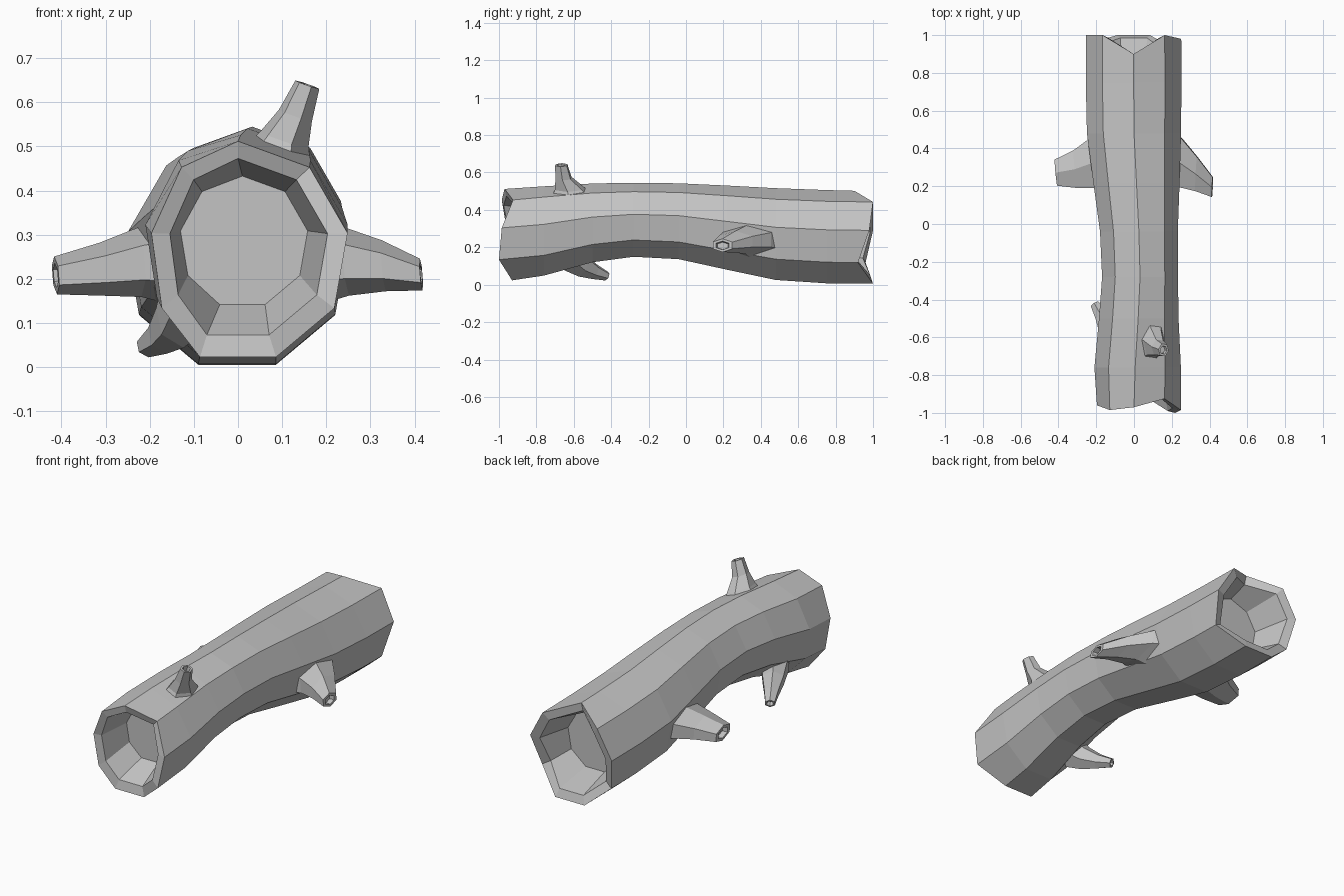
import bpy, bmesh, math
from mathutils import Vector

if "Cube" in bpy.data.objects:
    bpy.data.objects.remove(bpy.data.objects["Cube"], do_unlink=True)

bark = bpy.data.materials.new("bark_grey")
bark.use_nodes = True
GREY = (0.55, 0.55, 0.55, 1)
bark.diffuse_color = GREY
bark.node_tree.nodes["Principled BSDF"].inputs["Base Color"].default_value = GREY


def skin(name, rings):
    """Join successive rings of points into a closed, flat-shaded mesh."""
    bm = bmesh.new()
    loops = [[bm.verts.new(p) for p in ring] for ring in rings]
    n = len(loops[0])
    for a, b in zip(loops, loops[1:]):
        for i in range(n):
            j = (i + 1) % n
            bm.faces.new((a[i], a[j], b[j], b[i]))
    bm.faces.new(loops[0])
    bm.faces.new(loops[-1])
    bmesh.ops.recalc_face_normals(bm, faces=bm.faces)
    mesh = bpy.data.meshes.new(name)
    bm.to_mesh(mesh)
    bm.free()
    mesh.materials.append(bark)
    obj = bpy.data.objects.new(name, mesh)
    bpy.context.collection.objects.link(obj)
    return obj


SIDES = 9


def trunk_ring(y, cx, cz, r, left=1.0):
    """Nine-sided ring; y is one value or one per corner, left flattens the -x side."""
    ring = []
    for k in range(SIDES):
        a = math.radians(-110 + 40 * k)
        u = math.cos(a)
        if u < -0.5:
            u *= left
        ring.append((cx + r * u, y[k] if isinstance(y, list) else y, cz + r * math.sin(a)))
    return ring


# Hollow trunk: cavity floor, inner rim, broken outer rim, bent body, and back again
front_edge = [-.93, -.93, -1, -.985, -.925, -.97, -.985, -.96, -.95]
back_edge = [1, 1, .92, .98, 1, .9, 1, 1, .96]
skin("hollow_log", [
    trunk_ring(-.77, .01, .283, .15, .95),
    trunk_ring([y * .99 for y in front_edge], 0, .267, .206, .76),
    trunk_ring(front_edge, 0, .26, .252, .79),
    trunk_ring(-.76, .006, .28, .246, .89),
    trunk_ring(-.5, .022, .324, .217, .97),
    trunk_ring(-.28, .032, .341, .204),
    trunk_ring(-.04, .026, .333, .209),
    trunk_ring(.22, .013, .298, .232),
    trunk_ring(.48, 0, .263, .253),
    trunk_ring(.75, -.002, .249, .257),
    trunk_ring(back_edge, -.002, .246, .256),
    trunk_ring([y * .985 for y in back_edge], -.002, .246, .208),
    trunk_ring(.78, 0, .25, .165),
])


def branch(name, normal, sections):
    """Six-sided stub through (centre, horizontal radius, other radius), with a hollow tip."""
    quat = Vector(normal).to_track_quat('Z', 'Y')
    tip, ru, rv = sections[-1]
    sunk = Vector(tip) - Vector(normal).normalized() * 0.025
    rings = []
    for c, a, b in sections + [(tip, ru * .65, rv * .65), (sunk, ru * .55, rv * .55)]:
        angles = [math.radians(30 + 60 * k) for k in range(6)]
        rings.append([Vector(c) + quat @ Vector((a * math.cos(t), b * math.sin(t), 0))
                      for t in angles])
    skin(name, rings)


# Broken branch stubs
branch("right_side_branch", (1, -.05, .08), [
    ((.17, .35, .24), .19, .10),
    ((.245, .325, .24), .15, .078),
    ((.33, .265, .23), .105, .058),
    ((.415, .195, .21), .06, .036)])
branch("left_side_branch", (-1, -.1, -.08), [
    ((-.15, .33, .24), .18, .10),
    ((-.225, .32, .237), .15, .078),
    ((-.31, .29, .222), .115, .06),
    ((-.413, .272, .208), .08, .043)])
branch("top_branch", (.35, -.05, 1), [
    ((.09, -.61, .46), .13, .09),
    ((.105, -.625, .515), .085, .058),
    ((.13, -.655, .57), .047, .04),
    ((.157, -.667, .64), .036, .029)])
branch("underside_branch", (-.5, .8, -.35), [
    ((-.1, -.62, .17), .08, .1),
    ((-.135, -.555, .105), .06, .065),
    ((-.17, -.49, .07), .04, .042),
    ((-.207, -.425, .046), .027, .025)])
